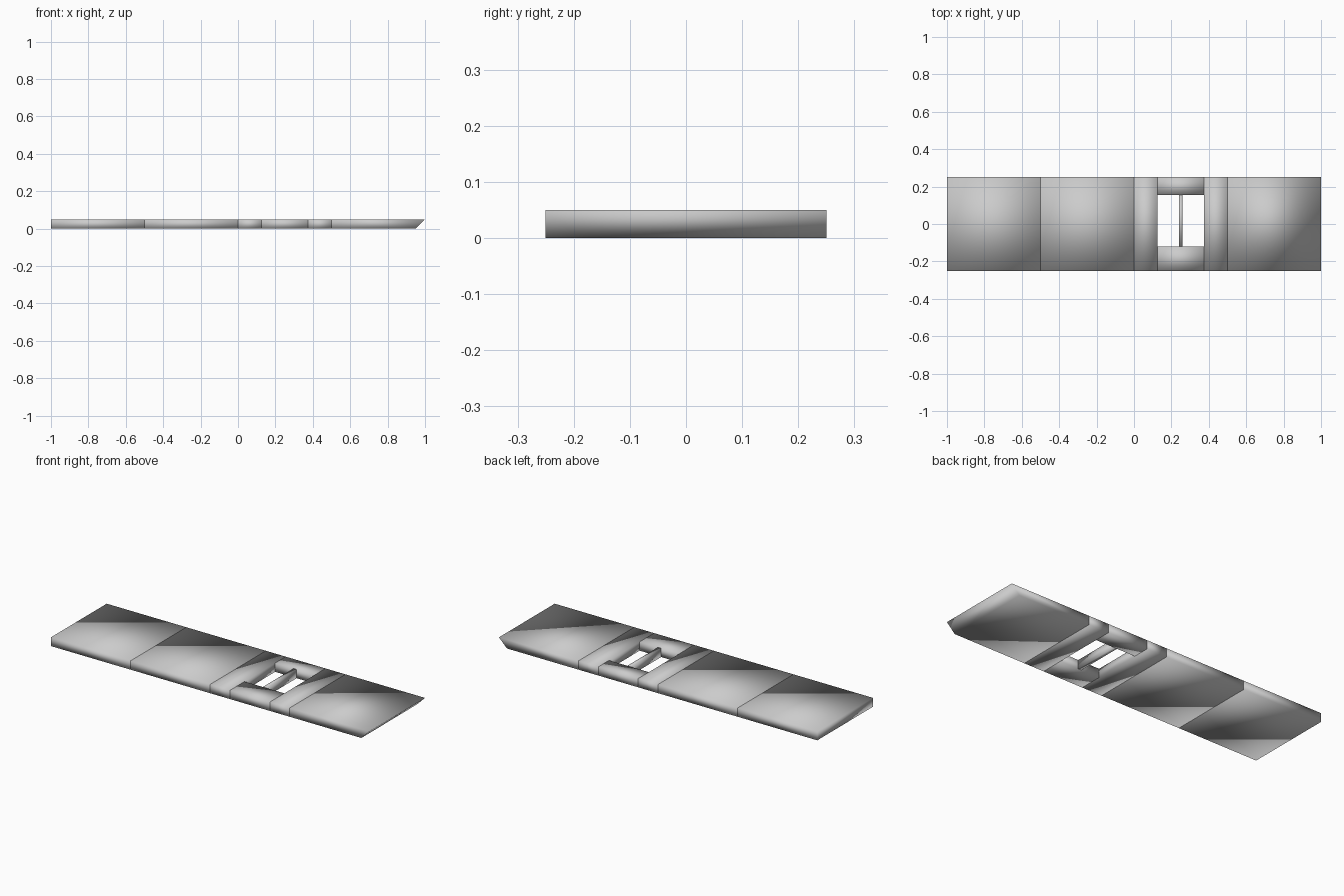
import bpy, bmesh

if "Cube" in bpy.data.objects:
    bpy.data.objects.remove(bpy.data.objects["Cube"])

H = 0.05  # plank thickness


def block(name, x0, x1, y0, y1, z0=0.0, z1=H, undercut=0.0):
    """Smooth-shaded box; undercut pulls the lower right edge inward."""
    bm = bmesh.new()
    bmesh.ops.create_cube(bm, size=1)
    for v in bm.verts:
        right, back, top = v.co.x > 0, v.co.y > 0, v.co.z > 0
        v.co = (x1 if right else x0, y1 if back else y0, z1 if top else z0)
        if right and not top:
            v.co.x -= undercut
    for f in bm.faces:
        f.smooth = True
    me = bpy.data.meshes.new(name)
    bm.to_mesh(me)
    bm.free()
    ob = bpy.data.objects.new(name, me)
    bpy.context.collection.objects.link(ob)
    return ob


# solid panels, the right one with a slanted tip
block("end_panel_left", -1.0, -0.5, -0.25, 0.25)
block("middle_panel", -0.5, 0.0, -0.25, 0.25)
block("tip_panel", 0.5, 1.0, -0.25, 0.25, undercut=0.05)

# window frame: two stiles, two rails, one centre bar
for name, x0 in (("stile_left", 0.0), ("stile_right", 0.375)):
    block(name, x0, x0 + 0.125, -0.25, 0.25)
block("rail_front", 0.125, 0.375, -0.25, -0.12)
block("rail_back", 0.125, 0.375, 0.155, 0.25)
block("window_bar", 0.24, 0.26, -0.12, 0.155)
